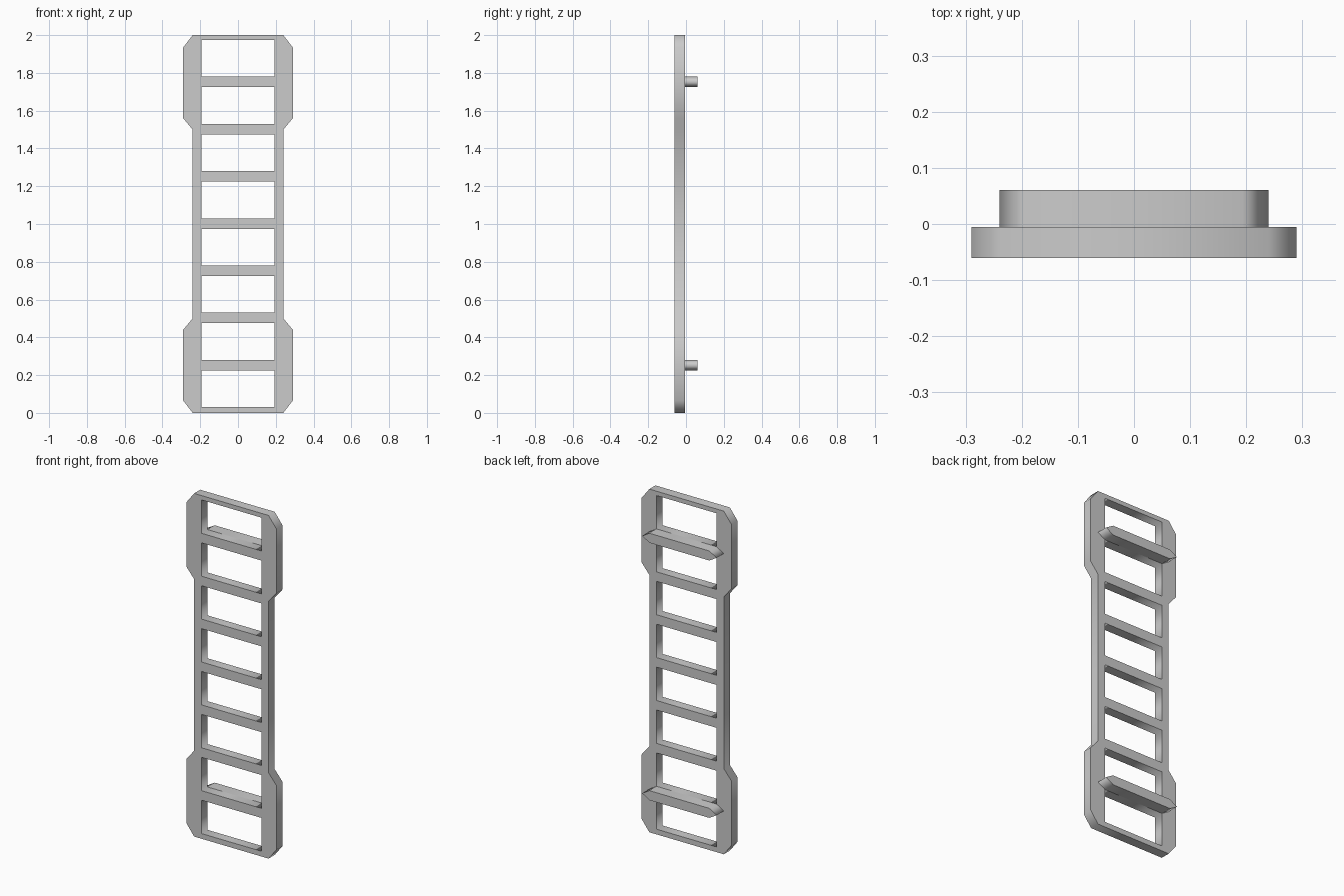
import bpy
from math import radians

if "Cube" in bpy.data.objects:
    bpy.data.objects.remove(bpy.data.objects["Cube"])

BACK, SEAM = 0.061, -0.005      # plate spans -BACK..SEAM, cleats span SEAM..BACK
INNER, NECK, WIDE = 0.193, 0.24, 0.29
RUNG_HALF = 0.0278


def extruded_profile(name, loops, y0, y1):
    """Fill x/z outlines (inner loops become holes) and extrude them from y0 to y1."""
    curve = bpy.data.curves.new(name, 'CURVE')
    curve.dimensions = '2D'
    curve.fill_mode = 'BOTH'
    curve.extrude = (y1 - y0) / 2
    for loop in loops:
        spline = curve.splines.new('POLY')
        spline.points.add(len(loop) - 1)
        for point, (x, z) in zip(spline.points, loop):
            point.co = (x, z, 0, 1)
        spline.use_cyclic_u = True
    obj = bpy.data.objects.new(name, curve)
    bpy.context.collection.objects.link(obj)
    obj.rotation_euler.x = radians(90)
    obj.location.y = (y0 + y1) / 2
    bpy.ops.object.select_all(action='DESELECT')
    obj.select_set(True)
    bpy.context.view_layer.objects.active = obj
    bpy.ops.object.convert(target='MESH')
    return bpy.context.object


# Ladder plate: one side profile, mirrored to the other side
lower = [(NECK, 0), (WIDE, 0.065), (WIDE, 0.44), (NECK, 0.50)]
right = lower + [(x, 2 - z) for x, z in reversed(lower)]
outline = right + [(-x, z) for x, z in reversed(right)]

# Openings between evenly spaced rungs
rungs = [0.0025 + 0.25 * i for i in range(9)]
holes = []
for a, b in zip(rungs, rungs[1:]):
    z0, z1 = a + RUNG_HALF, min(b - RUNG_HALF, 1.975)
    holes.append([(-INNER, z0), (-INNER, z1), (INNER, z1), (INNER, z0)])
extruded_profile("ladder_frame", [outline] + holes, -BACK, SEAM)

# Pointed mounting cleats on the back
for name, z in (("lower_wall_cleat", rungs[1]), ("upper_wall_cleat", rungs[7])):
    h = RUNG_HALF
    cleat = [(-NECK, z), (-INNER, z - h), (INNER, z - h),
             (NECK, z), (INNER, z + h), (-INNER, z + h)]
    extruded_profile(name, [cleat], SEAM, BACK)
